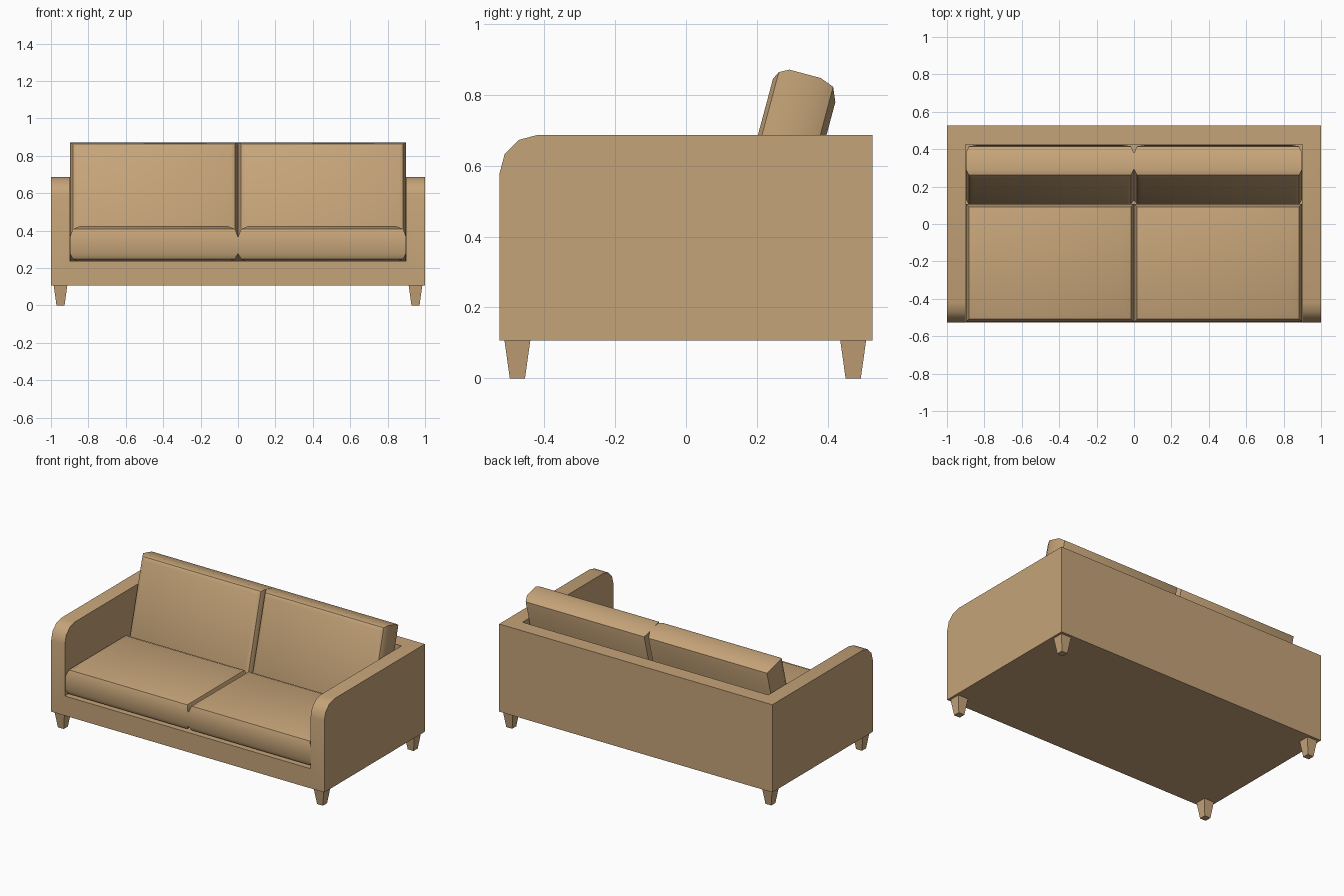
import bpy, bmesh, math
from mathutils import Matrix

if "Cube" in bpy.data.objects:
    bpy.data.objects.remove(bpy.data.objects["Cube"])

tan = bpy.data.materials.new("tan_fabric")
tan.diffuse_color = (0.56, 0.37, 0.19, 1)
tan.use_nodes = True
tan.node_tree.nodes["Principled BSDF"].inputs["Base Color"].default_value = tan.diffuse_color


def make_object(name, rings):
    """Skin a stack of equal-length point rings and cap both ends."""
    bm = bmesh.new()
    rows = [[bm.verts.new(p) for p in ring] for ring in rings]
    n = len(rows[0])
    for a, b in zip(rows, rows[1:]):
        for i in range(n):
            bm.faces.new((a[i], a[(i + 1) % n], b[(i + 1) % n], b[i]))
    bm.faces.new(rows[0])
    bm.faces.new(rows[-1])
    bmesh.ops.recalc_face_normals(bm, faces=bm.faces)
    mesh = bpy.data.meshes.new(name)
    bm.to_mesh(mesh)
    bm.free()
    mesh.materials.append(tan)
    obj = bpy.data.objects.new(name, mesh)
    bpy.context.collection.objects.link(obj)
    return obj


def rect(cx, cy, w, d, z):
    return [(cx + sx * w / 2, cy + sy * d / 2, z)
            for sx, sy in ((-1, -1), (1, -1), (1, 1), (-1, 1))]


def smooth(obj):
    bpy.ops.object.select_all(action='DESELECT')
    obj.select_set(True)
    bpy.context.view_layer.objects.active = obj
    bpy.ops.object.shade_smooth_by_angle(angle=math.radians(33))


# Frame: side profile with rounded front top corner, extruded across
BASE, TOP, HALF, R = 0.107, 0.687, 0.526, 0.107
FLOOR = 0.237
profile = [(HALF, BASE), (HALF, TOP)]
for i in range(4):
    a = math.radians(90 + 30 * i)
    profile.append((-HALF + R + R * math.cos(a), TOP - R + R * math.sin(a)))
profile.append((-HALF, BASE))
frame = make_object("sofa_frame", [[(x, y, z) for y, z in profile] for x in (-1, 1)])

# Seat well cut out between arms and back
cutter = make_object("seat_well_cutter",
                     [rect(0, -0.2875, 1.8, 1.425, z) for z in (FLOOR, 1.0)])
cutter.hide_render = True
cut = frame.modifiers.new("seat_well", 'BOOLEAN')
cut.operation, cut.solver, cut.object = 'DIFFERENCE', 'EXACT', cutter
bpy.context.view_layer.objects.active = frame
frame.select_set(True)
bpy.ops.object.modifier_apply(modifier=cut.name)
bpy.data.objects.remove(cutter)
smooth(frame)

# Cushions: one section (height, inset) shared by seats and tilted backs
W, L = 0.897, 0.63
SECTION = [(0, .037), (.011, .0145), (.038, 0), (.130, 0), (.170, .015), (.187, .055)]


def cushion(name, x, matrix):
    obj = make_object(name, [rect(0, L / 2, W - 2 * i, L - 2 * i, h) for h, i in SECTION])
    obj.matrix_world = Matrix.Translation((x, 0, 0)) @ matrix
    smooth(obj)


# Back cushion axes: length runs up and back, thickness runs backwards
up, through = (0, 0.259, 0.966), (0, 0.966, -0.259)
lean = Matrix((((-1), 0, 0, 0),
               (0, up[1], through[1], 0.092),
               (0, up[2], through[2], 0.2725),
               (0, 0, 0, 1)))
for side, s in (("left", -1), ("right", 1)):
    x = s * (W / 2 + 0.001)
    cushion(side + "_seat_cushion", x, Matrix.Translation((0, -0.523, FLOOR + 0.001)))
    cushion(side + "_back_cushion", x, lean)

    # Tapered square legs
    for end, y in (("front", -0.476), ("back", 0.472)):
        make_object(f"{end}_{side}_leg", [rect(s * 0.949, y, 0.043, 0.043, 0),
                                          rect(s * 0.949, y, 0.073, 0.073, BASE)])
